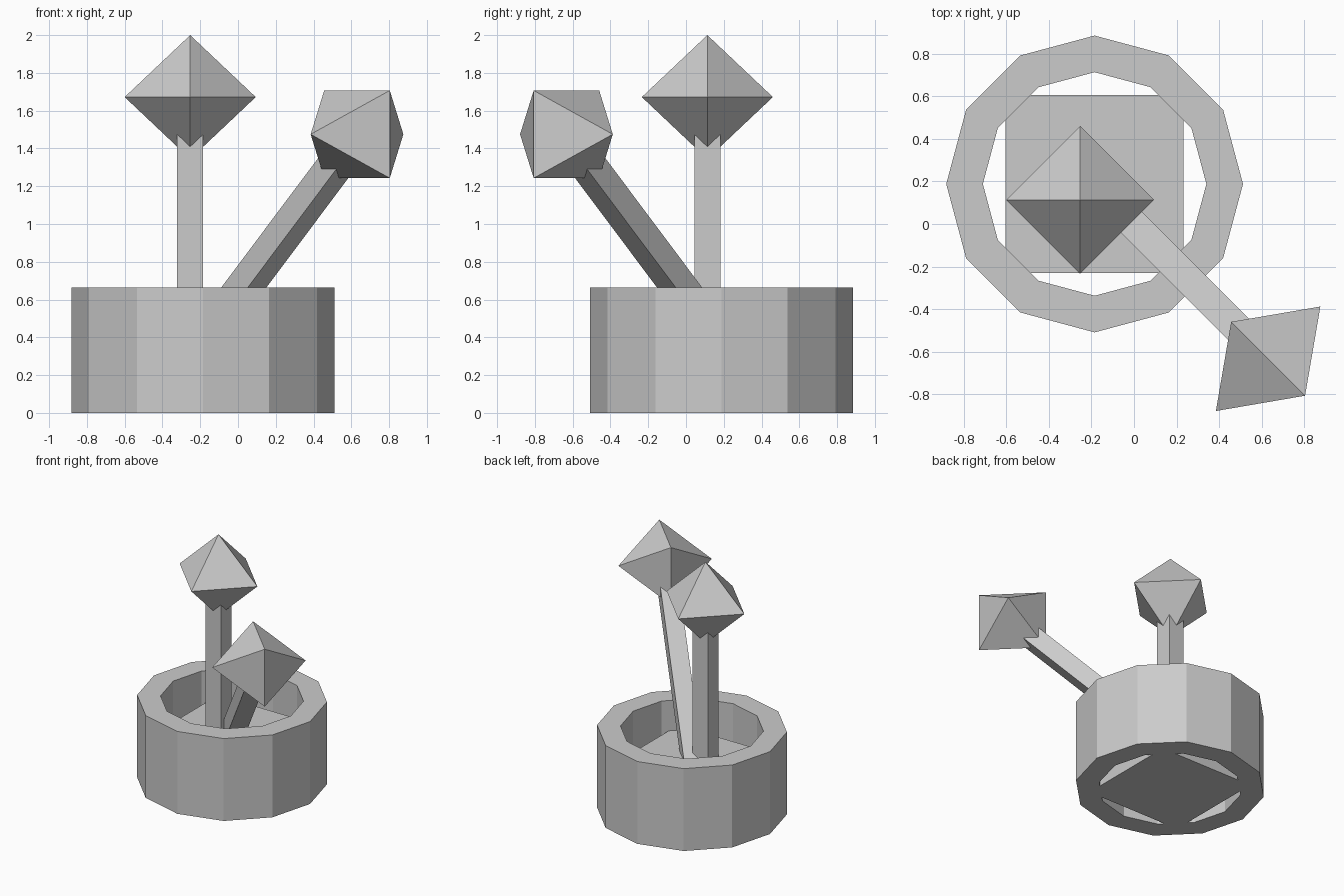
import bpy, bmesh, math
from mathutils import Vector, Matrix

if "Cube" in bpy.data.objects:
    bpy.data.objects.remove(bpy.data.objects["Cube"])

SQUASH = Matrix.Diagonal((1, 1, 0.945, 1))   # heads and tilted stem are slightly flattened in z


def finish(name, bm):
    bmesh.ops.recalc_face_normals(bm, faces=bm.faces[:])
    mesh = bpy.data.meshes.new(name)
    bm.to_mesh(mesh)
    bm.free()
    obj = bpy.data.objects.new(name, mesh)
    bpy.context.collection.objects.link(obj)
    return obj


def box(name, size, matrix):
    bm = bmesh.new()
    bmesh.ops.create_cube(bm, size=1, matrix=matrix @ Matrix.Diagonal((*size, 1)))
    return finish(name, bm)


def octahedron(name, centre, radius, rotation):
    bm = bmesh.new()
    for axis in range(3):
        for sign in (-1, 1):
            p = Vector((0, 0, 0))
            p[axis] = sign * radius
            bm.verts.new(p)
    bmesh.ops.convex_hull(bm, input=bm.verts[:])
    bm.transform(Matrix.Translation(centre) @ SQUASH @ rotation)
    return finish(name, bm)


def ring(name, centre, sides, outer, inner, height):
    bm = bmesh.new()
    profile = [(outer, 0), (outer, height), (inner, height), (inner, 0)]
    cols = []
    for i in range(sides):
        a = 2 * math.pi * i / sides
        cols.append([bm.verts.new((centre[0] + r * math.cos(a),
                                   centre[1] + r * math.sin(a), z)) for r, z in profile])
    for i in range(sides):
        a, b = cols[i], cols[(i + 1) % sides]
        for j in range(4):
            k = (j + 1) % 4
            bm.faces.new((a[j], b[j], b[k], a[k]))
    return finish(name, bm)


# pot wall and the square block of soil inside it
PX, PY = -0.185, 0.188
ring("pot_wall", (PX, PY), 12, 0.697, 0.525, 0.665)
box("soil_block", (0.835, 0.835, 0.42), Matrix.Translation((PX, PY, 0.21)))

# upright stem and head
HEAD_R = 0.347
upright = Vector((-0.253, 0.113, 1.672))
box("upright_stem", (0.138, 0.138, upright.z - 0.35),
    Matrix.Translation((upright.x, upright.y, (upright.z + 0.35) / 2)))
octahedron("upright_head", upright, HEAD_R, Matrix.Identity(4))

# leaning stem and head, tilted 45 degrees toward the front right
side = Vector((1, 1, 0)).normalized()
along = Vector((0.5, -0.5, math.sqrt(0.5)))
tilt = Matrix((side, along.cross(side), along)).transposed().to_4x4()
lean = Vector((0.63, -0.633, 1.475))
LENGTH = 1.66
box("leaning_stem", (0.14, 0.14, LENGTH),
    Matrix.Translation(lean + Vector((0.008, -0.008, 0))) @ SQUASH @ tilt
    @ Matrix.Translation((0, 0, -LENGTH / 2)))
octahedron("leaning_head", lean, HEAD_R, tilt)
